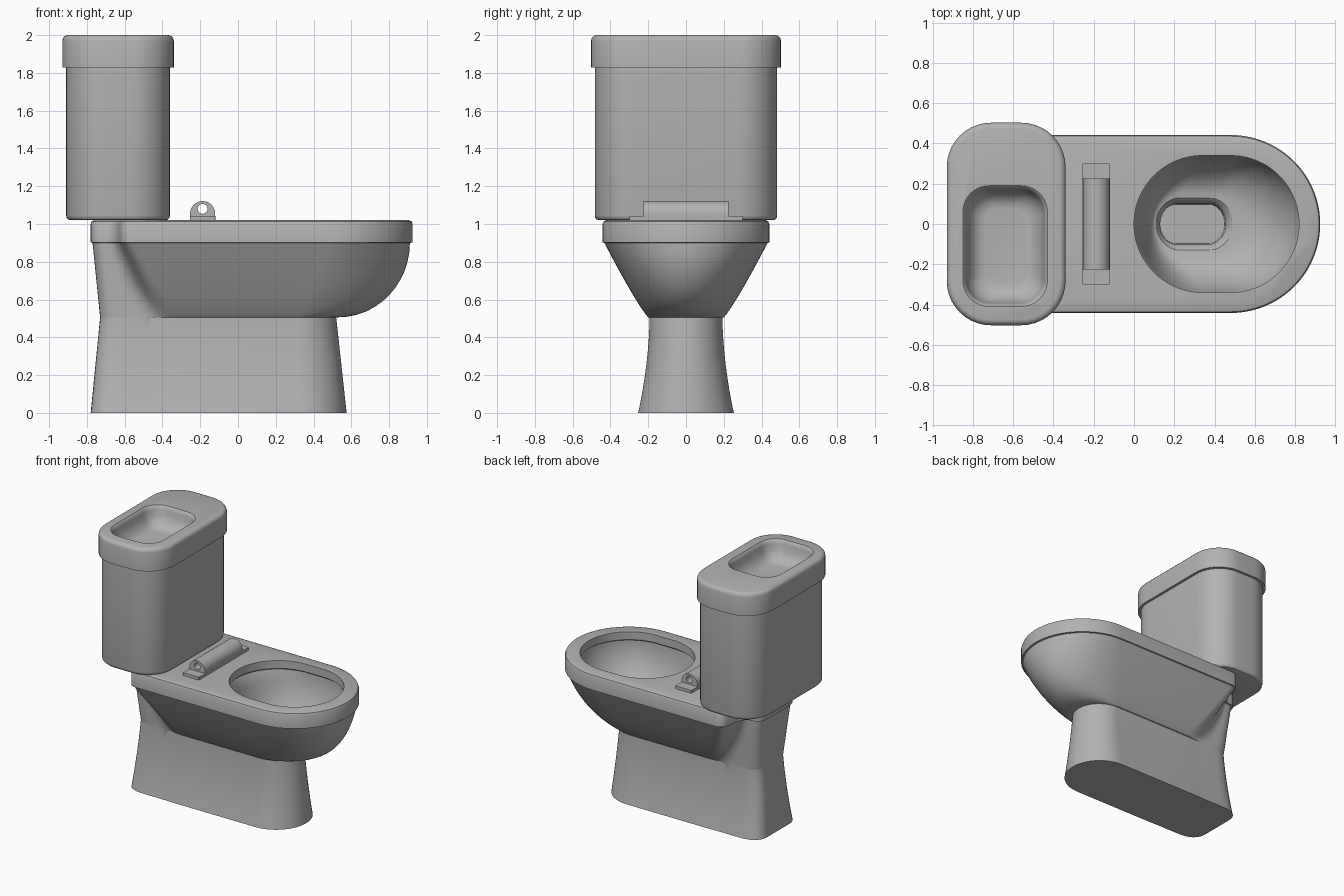
import bpy, bmesh, math
from mathutils import Vector

if "Cube" in bpy.data.objects:
    bpy.data.objects.remove(bpy.data.objects["Cube"], do_unlink=True)

ceramic = bpy.data.materials.new("grey_ceramic")
ceramic.use_nodes = True
GREY = (0.45, 0.45, 0.45, 1)
ceramic.diffuse_color = GREY
ceramic.node_tree.nodes["Principled BSDF"].inputs["Base Color"].default_value = GREY


def loft(name, rings):
    """Skin a stack of (z, outline) rings into a closed solid."""
    bm = bmesh.new()
    loops = [[bm.verts.new((x, y, z)) for x, y in pts] for z, pts in rings]
    n = len(loops[0])
    for a, b in zip(loops, loops[1:]):
        for i in range(n):
            j = (i + 1) % n
            bm.faces.new((a[i], a[j], b[j], b[i]))
    bm.faces.new(loops[0][::-1])
    bm.faces.new(loops[-1])
    bmesh.ops.recalc_face_normals(bm, faces=bm.faces)
    mesh = bpy.data.meshes.new(name)
    bm.to_mesh(mesh)
    bm.free()
    mesh.materials.append(ceramic)
    ob = bpy.data.objects.new(name, mesh)
    bpy.context.collection.objects.link(ob)
    return ob


def cut(target, cutter):
    mod = target.modifiers.new("cut", 'BOOLEAN')
    mod.object, mod.operation, mod.solver = cutter, 'DIFFERENCE', 'EXACT'
    activate(target)
    bpy.ops.object.modifier_apply(modifier=mod.name)
    bpy.data.objects.remove(cutter, do_unlink=True)


def activate(ob):
    bpy.ops.object.select_all(action='DESELECT')
    ob.select_set(True)
    bpy.context.view_layer.objects.active = ob


def smooth(ob, angle=32):
    activate(ob)
    bpy.ops.object.shade_smooth_by_angle(angle=math.radians(angle))


def rounded_rect(x0, x1, y0, y1, r, seg=10):
    pts = []
    centres = ((x1 - r, y1 - r), (x0 + r, y1 - r), (x0 + r, y0 + r), (x1 - r, y0 + r))
    for k, (cx, cy) in enumerate(centres):
        for i in range(seg + 1):
            a = math.pi / 2 * (k + i / seg)
            pts.append((cx + r * math.cos(a), cy + r * math.sin(a)))
    return pts


def bend(p, a, b, r, seg=8):
    """Soft corner at p between neighbours a and b."""
    p, a, b = Vector(p), Vector(a), Vector(b)
    s = p + (a - p).normalized() * min(r, (a - p).length * 0.48)
    e = p + (b - p).normalized() * min(r, (b - p).length * 0.48)
    return [tuple(s.lerp(p, i / seg).lerp(p.lerp(e, i / seg), i / seg)) for i in range(seg + 1)]


def body_outline(xb, xs, neck, w, xc, nose, rb, rs, slope):
    """Round nose, straight sides, shoulders, then a narrower neck at the back."""
    half = [(xc + (nose - xc) * math.cos(i * math.pi / 48), w * math.sin(i * math.pi / 48))
            for i in range(25)]
    side, shoulder, inner, corner, end = (xc, w), (xs, w), (xs - slope, neck), (xb, neck), (xb, 0)
    half += bend(shoulder, side, inner, rs)
    half += bend(inner, shoulder, corner, rs * 1.5)
    half += bend(corner, inner, end, rb)
    half.append(end)
    return half + [(x, -y) for x, y in half[-2:0:-1]]


# Pedestal, flaring bowl and rim in one skin
rings = []
for i in range(9):
    t = i / 8
    w = 0.19 + 0.06 * (1 - t) ** 1.8
    rings.append((0.505 * t, body_outline(-0.78 + 0.05 * t, -0.35, w, w + 0.003, 0.32,
                                          0.575 - 0.055 * t, 0.2, 0.05, 0.1)))
for i in range(13):
    t = 1 - math.cos(math.pi / 2 * i / 12)
    z = 0.506 + 0.394 * t
    nose = 0.53 + 0.38 * math.sqrt(1 - (1 - t) ** 2)
    w = 0.2 + 0.232 * t ** 0.88
    rings.append((z, body_outline(-0.73 - 0.04 * t, -0.35 - 0.25 * t ** 0.8, 0.19 + 0.02 * t, w,
                                  0.32 + 0.16 * t, nose, 0.2 - 0.08 * t, 0.05, 0.1 - 0.06 * t)))
for z, inset in ((0.902, 0), (1.0, 0), (1.014, 0.006), (1.02, 0.02)):
    rings.append((z, body_outline(-0.78 + inset, -0.61 + inset, 0.22 - inset, 0.442 - inset, 0.48,
                                  0.925 - inset, 0.1, 0.06, 0.04)))
bowl = loft("bowl_and_pedestal", rings)


def egg(x0, x1, w, flat):
    """Opening outline with two half ellipses and a short straight between."""
    mid, r = (x0 + x1) / 2, (x1 - x0) / 2 - flat
    pts = []
    for i in range(64):
        a = 2 * math.pi * (i + 0.5) / 64
        pts.append((mid + math.copysign(flat, math.cos(a)) + r * math.cos(a), w * math.sin(a)))
    return pts


# Hollow of the bowl with its drain slot
hollow = [(1.04, egg(0, 0.82, 0.34, 0.07)), (0.96, egg(0, 0.82, 0.34, 0.07)),
          (0.95, egg(-0.01, 0.835, 0.352, 0.07))]
for i in range(1, 13):
    t = i / 12
    a = t * math.pi / 2
    hollow.append((0.95 - 0.35 * math.sin(a) ** 1.1,
                   egg(0.11 * t, 0.49 + 0.345 * math.cos(a), 0.13 + 0.222 * math.cos(a), 0.07)))
hollow += [(0.585, egg(0.12, 0.47, 0.112, 0.08)), (0.56, egg(0.13, 0.455, 0.1, 0.08)),
           (0.44, egg(0.13, 0.45, 0.098, 0.08))]
cut(bowl, loft("hollow_cutter", hollow[::-1]))
smooth(bowl)

# Cistern
def cistern_ring(z, inset):
    return z, rounded_rect(-0.91 + inset, -0.36 - inset, -0.483 + inset, 0.483 - inset, 0.205 - inset)

tank = loft("cistern", [cistern_ring(*p) for p in
            ((1.02, 0.025), (1.023, 0.012), (1.032, 0.003), (1.045, 0), (1.835, 0))])
smooth(tank)

# Lid with a hand basin sunk into it
def lid_ring(z, inset):
    return z, rounded_rect(-0.93 + inset, -0.34 - inset, -0.503 + inset, 0.503 - inset, 0.22 - inset)

lid = loft("cistern_lid", [lid_ring(*p) for p in
           ((1.828, 0), (1.97, 0), (1.985, 0.004), (1.996, 0.014), (2.0, 0.028))])

def basin_ring(z, inset):
    return z, rounded_rect(-0.85 + inset, -0.43 - inset, -0.41 + inset, 0.19 - inset, 0.13 - inset * 0.6)

cut(lid, loft("basin_cutter", [basin_ring(*p) for p in
    ((1.85, 0.11), (1.855, 0.085), (1.87, 0.06), (1.895, 0.038), (1.93, 0.022),
     (1.97, 0.016), (1.985, 0.012), (1.996, 0.004), (2.0, 0), (2.02, -0.002))]))
smooth(lid)

# Seat hinge: mounting plate and bored barrel
plate = loft("hinge_plate", [(z, rounded_rect(-0.255, -0.12, -0.3, 0.3, 0.002, 1)) for z in (1.015, 1.042)])


def along_y(ob):
    """Turn a loft whose outline was drawn as (x, height)."""
    for v in ob.data.vertices:
        x, h, y = v.co
        v.co = (x, -y, h)
    return ob


def circle(r, start, end, n):
    return [(-0.1875 + r * math.cos(start + (end - start) * i / n),
             1.055 + r * math.sin(start + (end - start) * i / n)) for i in range(n + 1)]


arch = circle(0.0665, 0, math.pi, 24) + [(-0.254, 1.018), (-0.121, 1.018)]
barrel = along_y(loft("hinge_barrel", [(y, arch) for y in (-0.225, 0.225)]))
bore = [(x, h + 0.025) for x, h in circle(0.026, 0, math.tau * 23 / 24, 23)]
cut(barrel, along_y(loft("bore_cutter", [(y, bore) for y in (-0.3, 0.3)])))
smooth(barrel)
